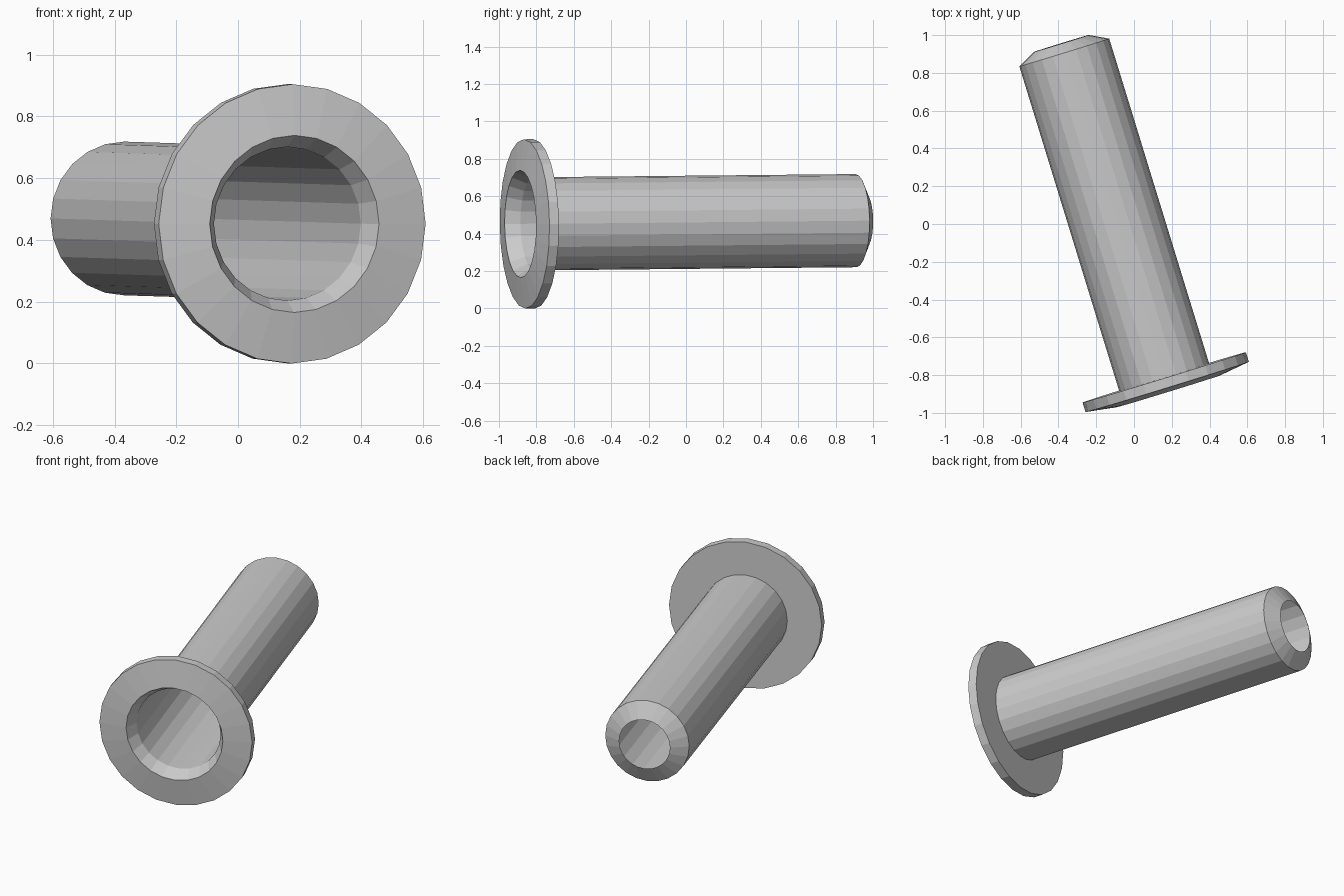
import bpy, bmesh
from math import sin, cos, pi, radians
from mathutils import Matrix

if "Cube" in bpy.data.objects:
    bpy.data.objects.remove(bpy.data.objects["Cube"])

SIDES = 24
# Local +Y runs along the tube; origin is the centre of the flange's back face
PLACE = (Matrix.Translation((0.16, -0.812, 0.4525))
         @ Matrix.Rotation(radians(17.1), 4, 'Z')
         @ Matrix.Rotation(radians(0.54), 4, 'X'))


def lathe(name, profile, closed):
    """Spin (radius, y) points around the local Y axis."""
    bm = bmesh.new()
    rings = [[bm.verts.new((r * cos(2 * pi * i / SIDES), y, r * sin(2 * pi * i / SIDES)))
              for i in range(SIDES)] for r, y in profile]
    pairs = list(zip(rings, rings[1:]))
    if closed:
        pairs.append((rings[-1], rings[0]))
    for a, b in pairs:
        for i in range(SIDES):
            j = (i + 1) % SIDES
            bm.faces.new((a[i], b[i], b[j], a[j]))
    mesh = bpy.data.meshes.new(name)
    bm.to_mesh(mesh)
    bm.free()
    obj = bpy.data.objects.new(name, mesh)
    obj.matrix_world = PLACE
    bpy.context.collection.objects.link(obj)
    return obj


# Flange: flat back, thin rim, slightly raised front, countersunk mouth
lathe("flange", [(0.249, 0.0), (0.287, -0.077), (0.4525, -0.053), (0.4525, 0.0)], True)

# Thin-walled tube with a tapered open tip
lathe("tube", [(0.151, 1.85), (0.249, 1.80), (0.249, 0.0)], False)
